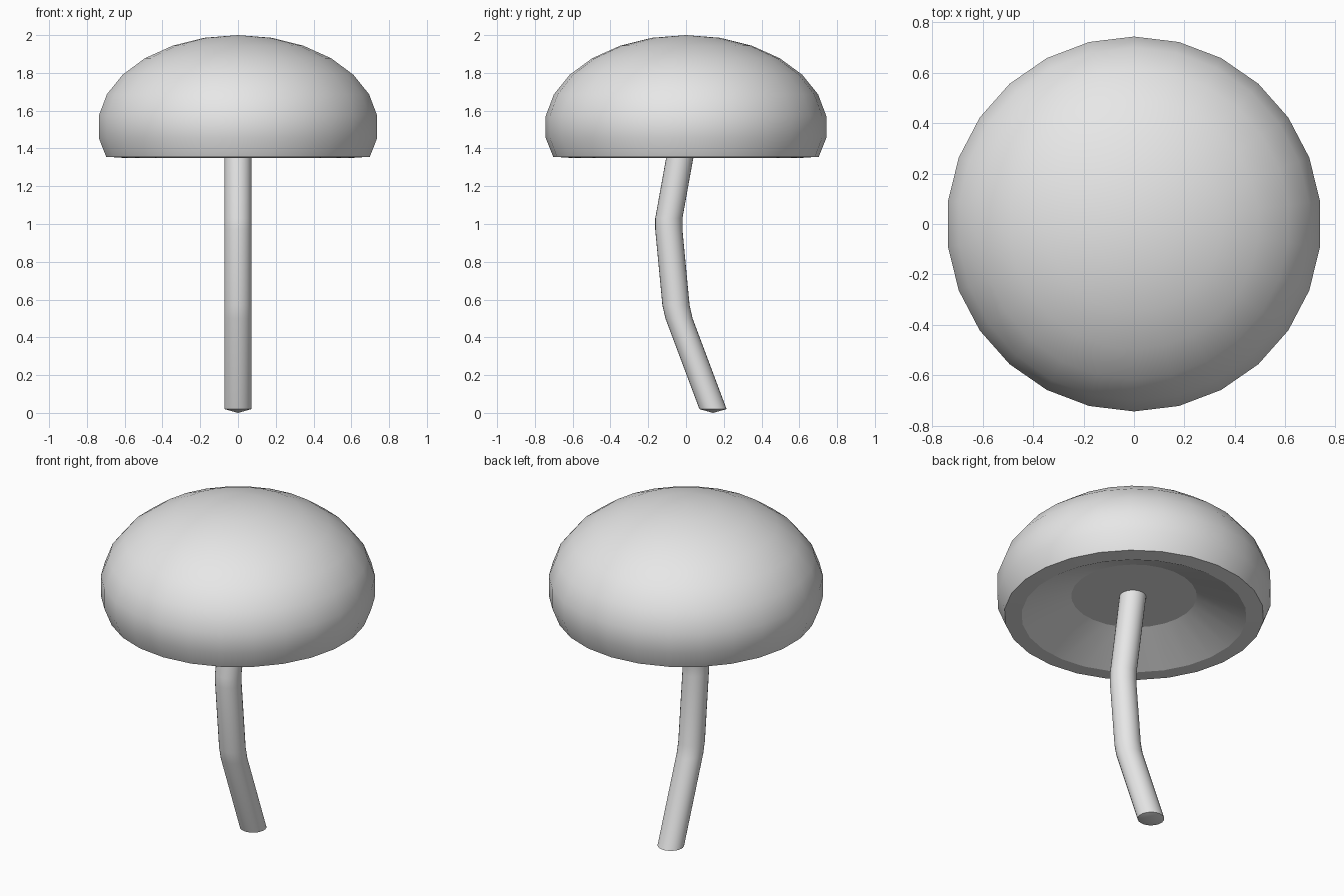
import bpy
import bmesh
import math

cube = bpy.data.objects.get("Cube")
if cube:
    bpy.data.objects.remove(cube, do_unlink=True)

SIDES = 26

grey = bpy.data.materials.new("light grey")
grey.use_nodes = True
grey.diffuse_color = (0.8, 0.8, 0.8, 1)
grey.node_tree.nodes["Principled BSDF"].inputs["Base Color"].default_value = (0.8, 0.8, 0.8, 1)


def loft(name, rings, bottom, top, smooth_angle):
    """Join horizontal circles (y centre, radius, z), closed by a point at each end."""
    bm = bmesh.new()
    loops = []
    for y, radius, z in rings:
        loop = []
        for i in range(SIDES):
            a = math.pi / 2 + math.tau * i / SIDES
            loop.append(bm.verts.new((radius * math.cos(a), y + radius * math.sin(a), z)))
        loops.append(loop)
    low = bm.verts.new((0, *bottom))
    high = bm.verts.new((0, *top))
    for i in range(SIDES):
        j = (i + 1) % SIDES
        bm.faces.new((low, loops[0][j], loops[0][i]))
        bm.faces.new((high, loops[-1][i], loops[-1][j]))
        for a, b in zip(loops, loops[1:]):
            bm.faces.new((a[i], a[j], b[j], b[i]))
    bmesh.ops.recalc_face_normals(bm, faces=bm.faces)
    mesh = bpy.data.meshes.new(name)
    bm.to_mesh(mesh)
    bm.free()
    mesh.materials.append(grey)
    obj = bpy.data.objects.new(name, mesh)
    bpy.context.collection.objects.link(obj)
    bpy.ops.object.select_all(action='DESELECT')
    obj.select_set(True)
    bpy.context.view_layer.objects.active = obj
    bpy.ops.object.shade_smooth_by_angle(angle=math.radians(smooth_angle))
    return obj


# Cap: recessed underside, flat rim, then a flattened dome
cap_rings = [(0, 0.34, 1.475), (0, 0.61, 1.35), (0, 0.703, 1.356)]
for k in range(7, 0, -1):
    t = math.pi * k / 13
    cap_rings.append((0, 0.748 * math.sin(t), 1.514 + 0.486 * math.cos(t)))
loft("cap", cap_rings, (0, 1.475), (0, 2.0), 22)

# Stem: level circles following a bent path, with a shallow pointed foot
path = [(0.143, 0.02), (-0.037, 0.5), (-0.053, 0.57),
        (-0.091, 0.97), (-0.091, 1.03), (-0.008, 1.49)]
loft("stem", [(y, 0.072, z) for y, z in path], (0.143, 0), (-0.008, 1.49), 30)
